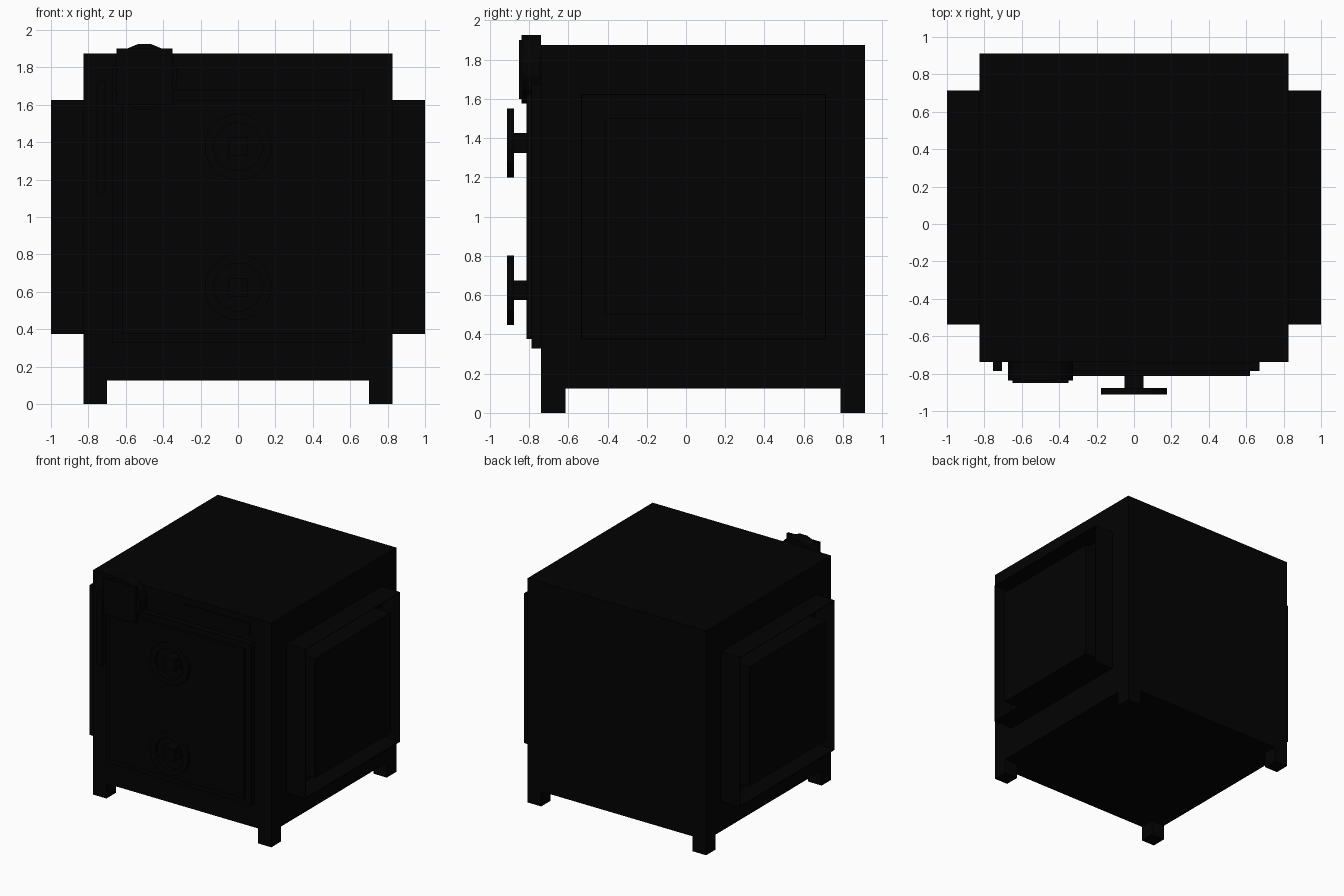
import bpy, bmesh, math
from mathutils import Matrix

cube = bpy.data.objects.get("Cube")
if cube:
    bpy.data.objects.remove(cube, do_unlink=True)

black = bpy.data.materials.new("black_iron")
black.use_nodes = True
COLOUR = (0.0007, 0.0007, 0.0007, 1)
black.diffuse_color = COLOUR
black.node_tree.nodes["Principled BSDF"].inputs["Base Color"].default_value = COLOUR


def finish(name, bm):
    mesh = bpy.data.meshes.new(name)
    bmesh.ops.recalc_face_normals(bm, faces=bm.faces)
    bm.to_mesh(mesh)
    bm.free()
    mesh.materials.append(black)
    obj = bpy.data.objects.new(name, mesh)
    bpy.context.collection.objects.link(obj)


def box_mesh(x, y, z):
    """Box spanning the (low, high) pair on each axis."""
    bm = bmesh.new()
    spans = (x, y, z)
    centre = Matrix.Translation([(a + b) / 2 for a, b in spans])
    size = Matrix.Diagonal([b - a for a, b in spans] + [1])
    bmesh.ops.create_cube(bm, size=1, matrix=centre @ size)
    bm.normal_update()
    return bm


def box(name, x, y, z):
    finish(name, box_mesh(x, y, z))


def disc_mesh(x, y, z, radius, sides=16):
    """Disc facing -y, with a flat side at the top."""
    bm = bmesh.new()
    place = (Matrix.Translation((x, (y[0] + y[1]) / 2, z))
             @ Matrix.Rotation(math.pi / 2, 4, 'X')
             @ Matrix.Rotation(math.pi / sides, 4, 'Z'))
    bmesh.ops.create_cone(bm, cap_ends=True, segments=sides, radius1=radius,
                          radius2=radius, depth=y[1] - y[0], matrix=place)
    bm.normal_update()
    return bm


FRONT, BACK, HALF, LEG = -0.738, 0.912, 0.825, 0.125

# Cabinet and feet
box("cabinet", (-HALF, HALF), (FRONT, BACK), (LEG, 1.875))
for side, sx in (("left", 1), ("right", -1)):
    x = sorted((sx * HALF, sx * (HALF - LEG)))
    box(f"front_foot_{side}", x, (FRONT, FRONT + LEG), (0, LEG))
    box(f"back_foot_{side}", x, (BACK - LEG, BACK), (0, LEG))

    # Raised side panel with a deep groove between its thin rim and its middle
    bm = box_mesh(sorted((sx * HALF, sx)), (-0.536, 0.714), (0.375, 1.625))
    outer = max(bm.faces, key=lambda f: sx * f.calc_center_median().x)
    bmesh.ops.inset_region(bm, faces=[outer], thickness=0.006, use_even_offset=True)
    ring = bmesh.ops.inset_region(bm, faces=[outer], thickness=0.119,
                                  use_even_offset=True)["faces"]
    floor = bmesh.ops.extrude_face_region(bm, geom=ring)["geom"]
    bmesh.ops.delete(bm, geom=ring, context='FACES')
    bmesh.ops.translate(bm, vec=(-sx * 0.172, 0, 0),
                        verts=[v for v in floor if isinstance(v, bmesh.types.BMVert)])
    finish(f"side_panel_{side}", bm)

# Stepped door
box("door_base", (-0.67, 0.67), (-0.787, FRONT), (0.328, 1.675))
box("door_face", (-0.62, 0.62), (-0.812, -0.787), (0.377, 1.625))

# Side bar and thin plate above the door
box("side_bar", (-0.755, -0.705), (-0.787, FRONT), (1.125, 1.725))
box("top_plate", (0, 0.63), (FRONT - 0.008, FRONT), (1.71, 1.82))

# Gauge with a thin square plate on its front
finish("gauge", disc_mesh(-0.5, (-0.838, FRONT), 1.75, 0.178))
box("gauge_plate", (-0.65, -0.35), (-0.85, -0.83), (1.6, 1.9))

# Two open ring dials on square stems
for place, z in (("upper", 1.375), ("lower", 0.625)):
    bm = disc_mesh(0, (-0.912, -0.877), z, 0.18)
    caps = [f for f in bm.faces if abs(f.normal.y) > 0.9]
    bmesh.ops.inset_individual(bm, faces=caps, thickness=0.05)
    hole_edges = [e for f in caps for e in f.edges]
    bmesh.ops.delete(bm, geom=caps, context='FACES_ONLY')
    bmesh.ops.bridge_loops(bm, edges=hole_edges)
    finish(f"dial_{place}", bm)
    box(f"dial_stem_{place}", (-0.05, 0.05), (-0.91, -0.812), (z - 0.05, z + 0.05))
